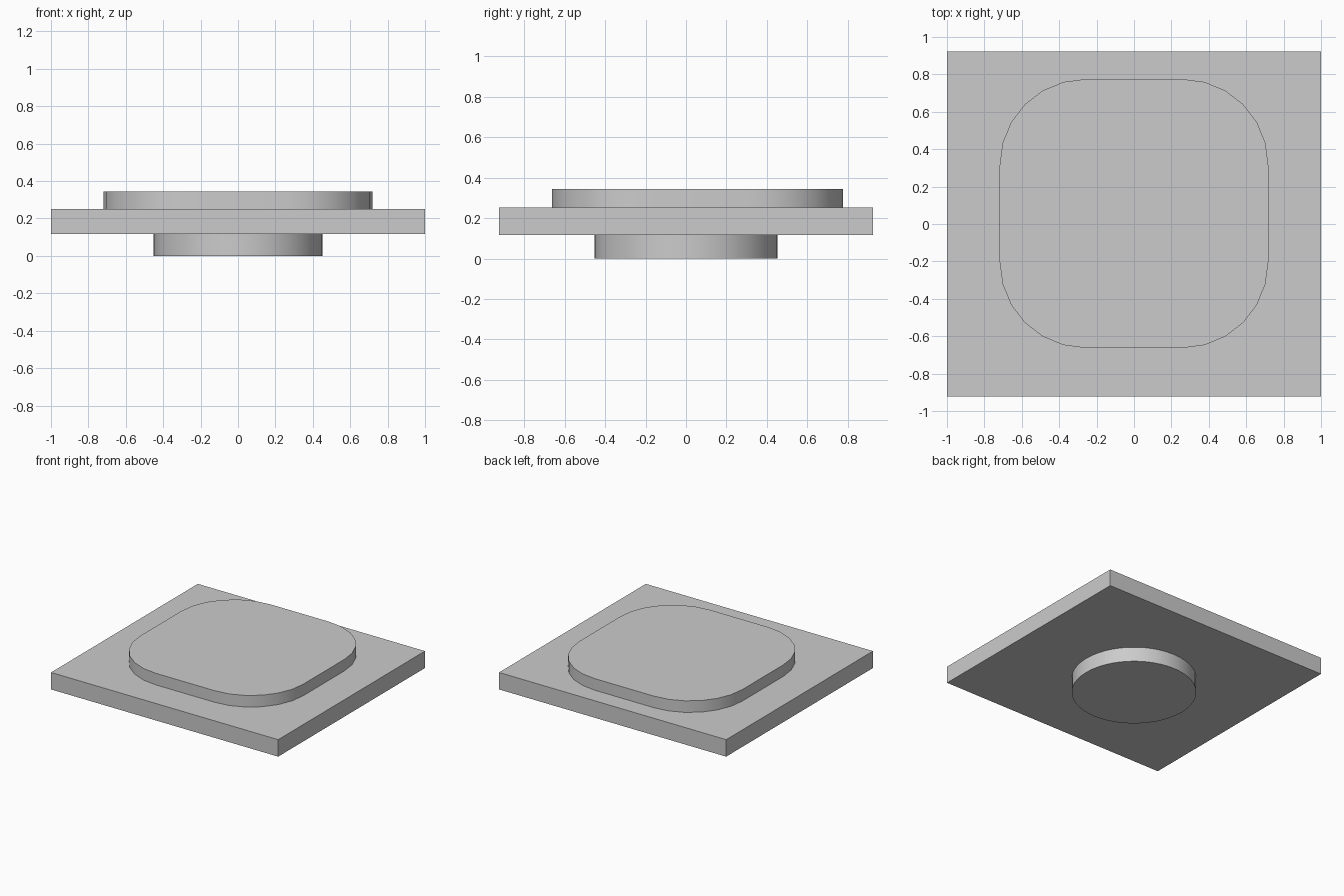
import bpy, math

cube = bpy.data.objects.get("Cube")
if cube:
    bpy.data.objects.remove(cube, do_unlink=True)

GREY = (0.6, 0.6, 0.6, 1.0)
grey = bpy.data.materials.new("light grey")
grey.use_nodes = True
grey.diffuse_color = GREY
grey.node_tree.nodes["Principled BSDF"].inputs["Base Color"].default_value = GREY


def rounded_outline(x0, x1, y0, y1, radius, steps):
    """Counter-clockwise rectangle outline with arc corners."""
    corners = [(x1, y1, -1, -1), (x0, y1, 1, -1), (x0, y0, 1, 1), (x1, y0, -1, 1)]
    points = []
    for quarter, (x, y, sx, sy) in enumerate(corners):
        for i in range(steps + 1):
            a = math.pi / 2 * (quarter + i / steps)
            points.append((x + sx * radius + radius * math.cos(a),
                           y + sy * radius + radius * math.sin(a)))
    return points


def circle_outline(radius, sides):
    return [(radius * math.cos(math.tau * i / sides),
             radius * math.sin(math.tau * i / sides)) for i in range(sides)]


def extrude(name, outline, z0, z1):
    """Closed prism from an outline, with smooth sides and sharp rims."""
    n = len(outline)
    verts = [(x, y, z) for z in (z0, z1) for x, y in outline]
    faces = [tuple(reversed(range(n))), tuple(range(n, 2 * n))]
    faces += [(i, (i + 1) % n, n + (i + 1) % n, n + i) for i in range(n)]
    mesh = bpy.data.meshes.new(name)
    mesh.from_pydata(verts, [], faces)
    mesh.materials.append(grey)
    obj = bpy.data.objects.new(name, mesh)
    bpy.context.collection.objects.link(obj)
    bpy.ops.object.select_all(action='DESELECT')
    obj.select_set(True)
    bpy.context.view_layer.objects.active = obj
    bpy.ops.object.shade_smooth_by_angle(angle=math.radians(35))
    return obj


# Round foot under the slab
extrude("round_foot", circle_outline(0.453, 48), 0, 0.117)

# Rectangular slab
slab = [(-1, -0.923), (1, -0.923), (1, 0.923), (-1, 0.923)]
extrude("base_slab", slab, 0.117, 0.252)

# Raised pad with rounded corners, set slightly towards the back
pad = rounded_outline(-0.718, 0.718, -0.663, 0.775, 0.46, 6)
extrude("raised_pad", pad, 0.252, 0.344)
